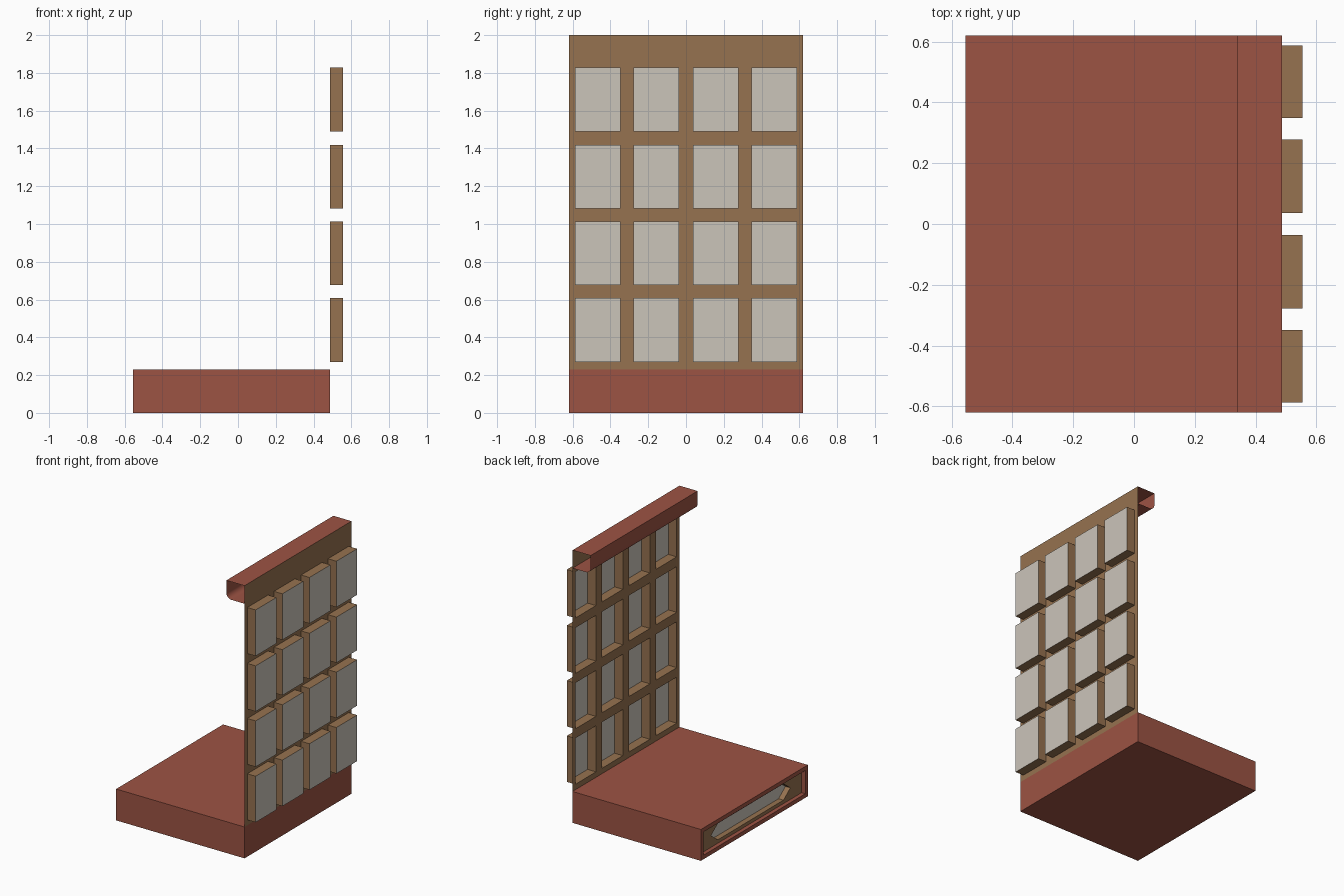
import bpy, bmesh, math
from mathutils import Vector

if "Cube" in bpy.data.objects:
    bpy.data.objects.remove(bpy.data.objects["Cube"])


def material(name, rgb):
    m = bpy.data.materials.new(name)
    m.diffuse_color = (*rgb, 1)
    m.use_nodes = True
    m.node_tree.nodes["Principled BSDF"].inputs["Base Color"].default_value = m.diffuse_color
    return m


RED = material("brick_red", (0.335, 0.087, 0.057))
BROWN = material("tan_brown", (0.305, 0.168, 0.079))
GREY = material("warm_grey", (0.60, 0.555, 0.49))

HALF_Y, BACK, FRONT = 0.62, 0.487, -0.555
BASE_TOP, TOP, POP = 0.23, 2.0, 0.068


def finish(bm, name, mats):
    mesh = bpy.data.meshes.new(name)
    bm.normal_update()
    bm.to_mesh(mesh)
    bm.free()
    ob = bpy.data.objects.new(name, mesh)
    bpy.context.collection.objects.link(ob)
    for m in mats:
        mesh.materials.append(m)
    return ob


# window wall: one thin sheet, each pane pushed outward as an open-backed box
ys = [-HALF_Y, -0.588, -0.348, -0.278, -0.036, 0.036, 0.278, 0.348, 0.588, HALF_Y]
zs = [BASE_TOP, 0.27, 0.608, 0.677, 1.014, 1.083, 1.418, 1.49, 1.828, TOP]
bm = bmesh.new()
grid = [[bm.verts.new((BACK, y, z)) for z in zs] for y in ys]
panes = []
for i in range(len(ys) - 1):
    for j in range(len(zs) - 1):
        f = bm.faces.new((grid[i][j], grid[i + 1][j], grid[i + 1][j + 1], grid[i][j + 1]))
        if i % 2 and j % 2:
            panes.append(f)
for f in bmesh.ops.extrude_discrete_faces(bm, faces=panes)["faces"]:
    f.material_index = 1
    bmesh.ops.translate(bm, verts=f.verts, vec=(POP, 0, 0))
finish(bm, "window_wall", [BROWN, GREY])

# base box: recessed brown panel in the front end with a six-sided grey pocket
bm = bmesh.new()


def loop(x, pts):
    return [bm.verts.new((x, y, z)) for y, z in pts]


def rect(m):
    return [(HALF_Y - m, m), (HALF_Y - m, BASE_TOP - m),
            (m - HALF_Y, BASE_TOP - m), (m - HALF_Y, m)]


def bridge(a, b):
    for k in range(len(a)):
        n = (k + 1) % len(a)
        bm.faces.new((a[k], a[n], b[n], b[k]))


RIM, PANEL_X, POCKET_X = 0.03, FRONT + 0.03, FRONT + 0.07
rings = [loop(BACK, rect(0)), loop(FRONT, rect(0)), loop(FRONT, rect(RIM)), loop(PANEL_X, rect(RIM))]
bm.faces.new(rings[0])
for a, b in zip(rings, rings[1:]):
    bridge(a, b)
red_count = len(bm.faces)
hexagon = [(0.46, 0.115), (0.38, 0.175), (-0.38, 0.175), (-0.46, 0.115), (-0.38, 0.055), (0.38, 0.055)]
h, r = loop(PANEL_X, hexagon), rings[3]
deep = loop(POCKET_X, hexagon)
for f in ((r[1], r[2], h[2], h[1]), (r[3], r[0], h[5], h[4]),
          (r[0], r[1], h[0]), (r[1], h[1], h[0]), (r[0], h[0], h[5]),
          (r[2], r[3], h[3]), (r[2], h[3], h[2]), (r[3], h[4], h[3])):
    bm.faces.new(f)
bridge(h, deep)
floor = bm.faces.new(deep)
for k, f in enumerate(bm.faces):
    f.material_index = 0 if k < red_count else 1
floor.material_index = 2
bmesh.ops.recalc_face_normals(bm, faces=bm.faces[:])
finish(bm, "base", [RED, BROWN, GREY])

# top lip: thin open-ended sheet with a rounded lower front edge
LIP_X, LIP_Z, R = 0.34, 1.868, 0.04
profile = [(BACK, TOP), (LIP_X, TOP)]
for k in range(9):
    a = math.pi + math.pi / 2 * k / 8
    profile.append((LIP_X + R + R * math.cos(a), LIP_Z + R + R * math.sin(a)))
profile.append((BACK, LIP_Z))
bm = bmesh.new()
cols = [[bm.verts.new((x, y, z)) for y in (-HALF_Y, HALF_Y)] for x, z in profile]
for a, b in zip(cols, cols[1:]):
    bm.faces.new((a[0], a[1], b[1], b[0]))
bm.normal_update()
if bm.faces[:][0].normal.z < 0:
    bmesh.ops.reverse_faces(bm, faces=bm.faces[:])
lip = finish(bm, "top_lip", [RED])
bpy.context.view_layer.objects.active = lip
lip.select_set(True)
bpy.ops.object.shade_smooth_by_angle(angle=math.radians(35))
